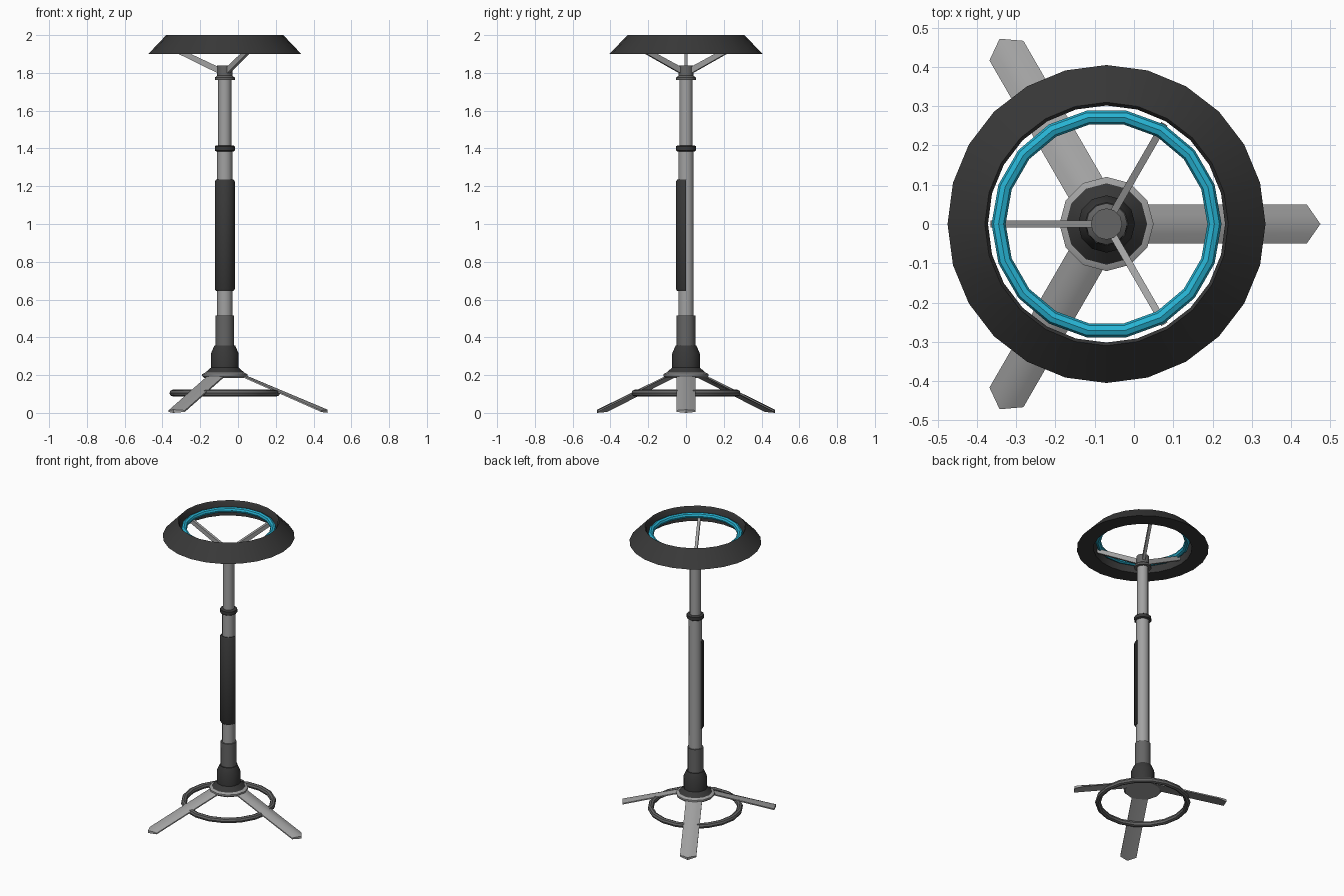
import bpy, bmesh, math
from mathutils import Matrix, Vector

if "Cube" in bpy.data.objects:
    bpy.data.objects.remove(bpy.data.objects["Cube"])

CX = -0.07  # x of the lamp axis


def material(name, rgb):
    m = bpy.data.materials.new(name)
    m.diffuse_color = (*rgb, 1)
    m.use_nodes = True
    m.node_tree.nodes["Principled BSDF"].inputs["Base Color"].default_value = m.diffuse_color
    return m


DARK = material("dark", (0.04, 0.04, 0.04))
MID = material("mid_grey", (0.13, 0.13, 0.13))
STEEL = material("steel", (0.36, 0.36, 0.36))
BLUE = material("blue", (0.02, 0.45, 0.65))


def finish(name, bm, mat, smooth=True):
    bmesh.ops.recalc_face_normals(bm, faces=bm.faces)
    me = bpy.data.meshes.new(name)
    bm.to_mesh(me)
    bm.free()
    ob = bpy.data.objects.new(name, me)
    bpy.context.collection.objects.link(ob)
    me.materials.append(mat)
    if smooth:
        bpy.context.view_layer.objects.active = ob
        ob.select_set(True)
        bpy.ops.object.shade_smooth_by_angle(angle=math.radians(40))
        ob.select_set(False)
    return ob


def turned(name, profile, sides, mat, closed=False, arc=(0, 2 * math.pi)):
    """Turn an (r, z) profile round the lamp axis; a part arc is sealed at its ends."""
    bm = bmesh.new()
    full = arc[1] - arc[0] > 6.28
    n = sides if full else sides + 1
    rings = []
    for i in range(n):
        a = arc[0] + (arc[1] - arc[0]) * i / sides
        rings.append([bm.verts.new((CX + r * math.cos(a), r * math.sin(a), z)) for r, z in profile])
    m = len(profile)
    for i in range(sides):
        p, q = rings[i], rings[(i + 1) % n]
        for j in range(m if closed else m - 1):
            k = (j + 1) % m
            bm.faces.new((p[j], q[j], q[k], p[k]))
    if not full:
        bm.faces.new(rings[0])
        bm.faces.new(rings[-1])
    elif not closed:
        bm.faces.new([r[0] for r in rings])
        bm.faces.new([r[-1] for r in rings])
    return finish(name, bm, mat)


def torus(name, radius, tube, z, mat, sides=18):
    prof = [(radius + tube * math.cos(a), z + tube * math.sin(a))
            for a in (math.tau * k / 8 for k in range(8))]
    return turned(name, prof, sides, mat, closed=True)


def placed(bm, angle):
    bm.transform(Matrix.Translation((CX, 0, 0)) @ Matrix.Rotation(angle, 4, 'Z'))


# Lamp head: sloping shade and light ring
turned("lamp_shade", [(0.405, 1.9), (0.31, 2.0), (0.302, 1.99), (0.302, 1.9)], 24, DARK, closed=True)
torus("light_ring", 0.275, 0.018, 1.953, BLUE)
turned("head_hub", [(0.053, 1.762), (0.053, 1.775), (0.04, 1.785), (0.04, 1.84)], 12, MID)

# Struts from the hub to the shade
for i, deg in enumerate((60, 180, 300)):
    bm = bmesh.new()
    section = [(0.02, 1.79), (0.295, 1.925), (0.295, 1.955), (0.02, 1.825)]
    face = bm.faces.new([bm.verts.new((r, -0.009, z)) for r, z in section])
    ext = bmesh.ops.extrude_face_region(bm, geom=[face])
    bmesh.ops.translate(bm, vec=(0, 0.018, 0),
                        verts=[v for v in ext["geom"] if isinstance(v, bmesh.types.BMVert)])
    placed(bm, math.radians(deg))
    finish(f"head_strut_{i + 1}", bm, STEEL, smooth=False)

# Telescopic pole
turned("upper_pole", [(0.035, 1.39), (0.035, 1.77)], 12, STEEL)
turned("pole_collar", [(0.046, 1.384), (0.053, 1.389), (0.053, 1.411), (0.046, 1.416)], 12, DARK)
turned("lower_pole", [(0.041, 0.5), (0.041, 1.4)], 12, STEEL)

# Half sleeve on the front of the pole
turned("front_grip", [(0.036, 0.645), (0.046, 0.645), (0.053, 0.655), (0.053, 1.225),
                      (0.046, 1.235), (0.036, 1.235)], 8, DARK, closed=True, arc=(math.pi, 2 * math.pi))

# Base: sleeve, coupling, plate
turned("base_sleeve", [(0.049, 0.34), (0.049, 0.515)], 12, MID)
turned("base_coupling", [(0.105, 0.208), (0.105, 0.212), (0.073, 0.24), (0.073, 0.315),
                         (0.055, 0.357)], 12, DARK)
turned("base_plate", [(0.11, 0.185), (0.12, 0.195), (0.12, 0.205), (0.1, 0.215)], 12, STEEL)

# Legs: arched flat bars ending in a pointed foot
for i, deg in enumerate((0, 120, 240)):
    bm = bmesh.new()
    rings = []
    for r, z, tip in ((0.08, 0.195, 0), (0.51, 0.005, 0.035)):
        ring = []
        for y, lift in ((-0.05, 0), (-0.05, 0.008), (-0.025, 0.014), (0, 0.017),
                        (0.025, 0.014), (0.05, 0.008), (0.05, 0), (0, 0)):
            fwd = tip * (1 - abs(y) / 0.05)
            ring.append(bm.verts.new((r + fwd, y, max(0, z + lift - fwd * 0.15))))
        rings.append(ring)
    a, b = rings
    for j in range(8):
        k = (j + 1) % 8
        bm.faces.new((a[j], b[j], b[k], a[k]))
    bm.faces.new(a)
    for half in ((0, 1, 2, 3, 7), (7, 3, 4, 5, 6)):
        bm.faces.new([b[j] for j in half])
    placed(bm, math.radians(deg))
    finish(f"leg_{i + 1}", bm, STEEL)

# Ring bracing the legs
torus("leg_ring", 0.275, 0.018, 0.105, MID)
